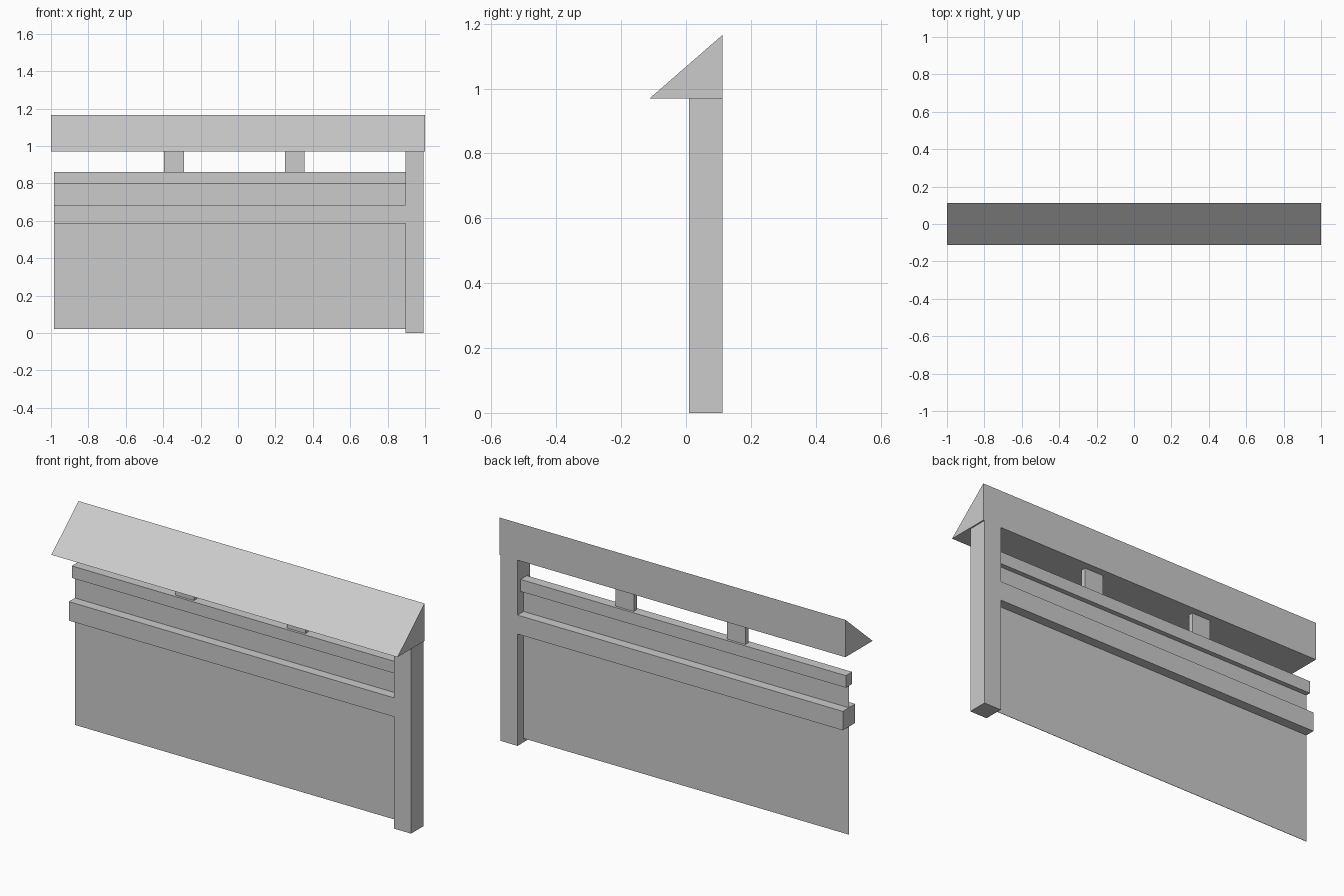
import bpy, bmesh

if "Cube" in bpy.data.objects:
    bpy.data.objects.remove(bpy.data.objects["Cube"])

MID = 0.061  # wall centre line in y


def make(name, bm):
    bmesh.ops.recalc_face_normals(bm, faces=bm.faces)
    me = bpy.data.meshes.new(name)
    bm.to_mesh(me)
    bm.free()
    ob = bpy.data.objects.new(name, me)
    bpy.context.collection.objects.link(ob)
    return ob


def prism(name, profile, x0, x1):
    """Extrude a (y, z) profile along x."""
    bm = bmesh.new()
    face = bm.faces.new([bm.verts.new((x0, y, z)) for y, z in profile])
    ext = bmesh.ops.extrude_face_region(bm, geom=[face], use_keep_orig=True)
    verts = [g for g in ext["geom"] if isinstance(g, bmesh.types.BMVert)]
    bmesh.ops.translate(bm, verts=verts, vec=(x1 - x0, 0, 0))
    return make(name, bm)


def beam(name, x0, x1, z0, z1, depth):
    """Box centred on the wall line."""
    a, b = MID - depth / 2, MID + depth / 2
    return prism(name, [(a, z0), (b, z0), (b, z1), (a, z1)], x0, x1)


# Sloped roof cap
prism("roof", [(-0.112, 0.97), (0.112, 0.97), (0.112, 1.165)], -1.0, 1.0)

# End post and thin wall panel
beam("end_post", 0.895, 0.993, 0.0, 0.97, 0.102)
beam("wall_panel", -0.985, 0.895, 0.02, 0.80, 0.002)

# Horizontal rails
beam("lower_rail", -0.985, 0.895, 0.584, 0.683, 0.102)
beam("upper_rail", -0.985, 0.895, 0.797, 0.86, 0.052)

# Short struts carrying the roof
for i, x in enumerate((-0.342, 0.303)):
    beam(f"roof_strut_{i + 1}", x - 0.053, x + 0.053, 0.86, 0.97, 0.026)
